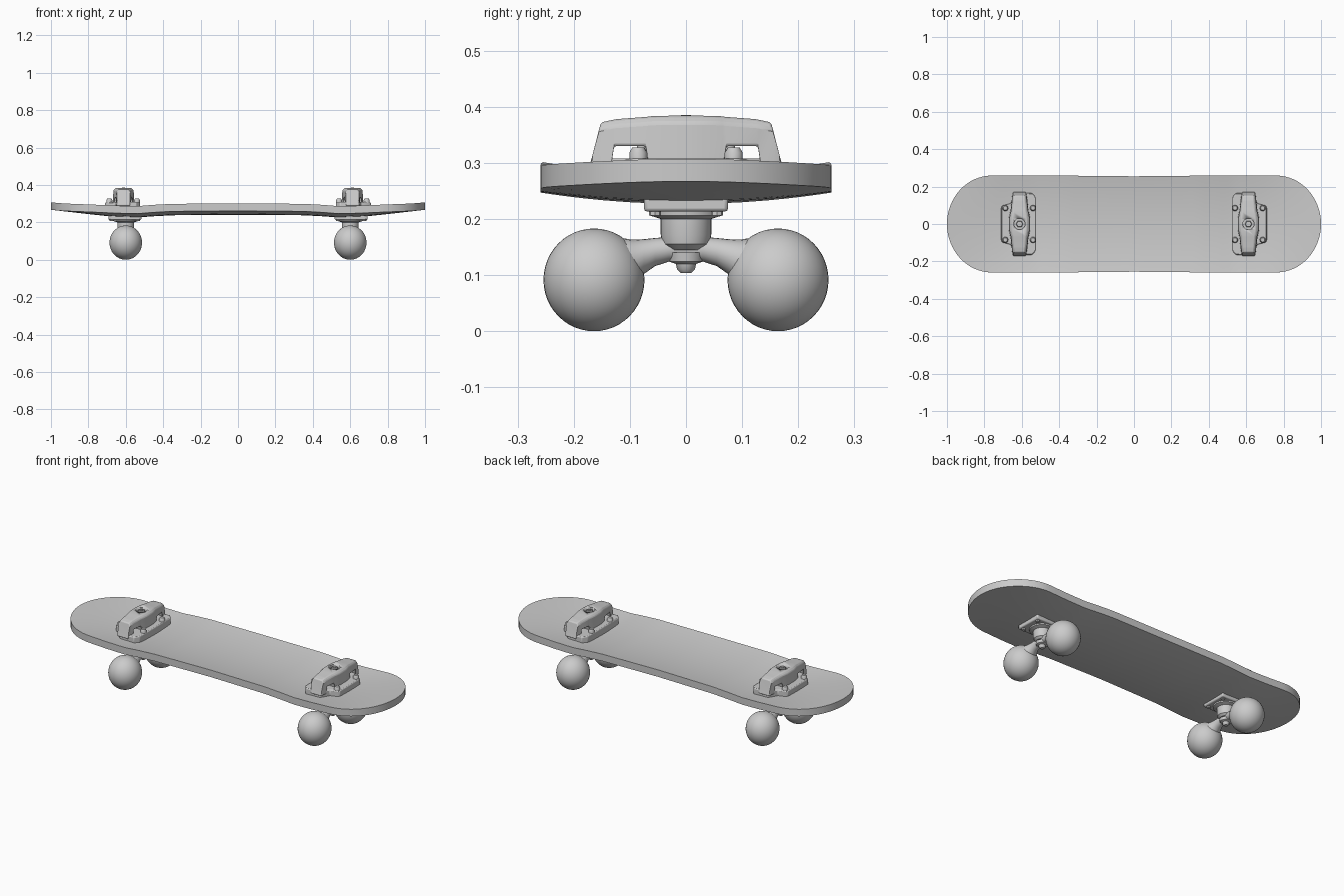
import bpy, bmesh
from math import sin, cos, pi, sqrt
from mathutils import Vector

if "Cube" in bpy.data.objects:
    bpy.data.objects.remove(bpy.data.objects["Cube"])


def finish(name, bm, bevel=0, segs=2, angle=35):
    bmesh.ops.remove_doubles(bm, verts=bm.verts, dist=1e-5)
    bmesh.ops.recalc_face_normals(bm, faces=bm.faces)
    me = bpy.data.meshes.new(name)
    bm.to_mesh(me)
    bm.free()
    ob = bpy.data.objects.new(name, me)
    bpy.context.collection.objects.link(ob)
    if bevel:
        m = ob.modifiers.new("bevel", 'BEVEL')
        m.width, m.segments, m.limit_method, m.angle_limit = bevel, segs, 'ANGLE', 0.6
    bpy.ops.object.select_all(action='DESELECT')
    ob.select_set(True)
    bpy.context.view_layer.objects.active = ob
    bpy.ops.object.shade_smooth_by_angle(angle=angle * pi / 180)
    return ob


def loft(name, rings, **kw):
    bm = bmesh.new()
    rs = [[bm.verts.new(p) for p in r] for r in rings]
    n = len(rs[0])
    for a, b in zip(rs, rs[1:]):
        for i in range(n):
            bm.faces.new((a[i], a[(i + 1) % n], b[(i + 1) % n], b[i]))
    bm.faces.new(rs[0])
    bm.faces.new(rs[-1])
    return finish(name, bm, **kw)


def lathe(name, x, y, prof, n=32, **kw):
    """Stack of (radius, z) rings around a vertical axis."""
    return loft(name, [[(x + r * cos(2 * pi * i / n), y + r * sin(2 * pi * i / n), z)
                        for i in range(n)] for r, z in prof], **kw)


def prism(name, outline, z0, z1, **kw):
    return loft(name, [[(x, y, z) for x, y in outline] for z in (z0, z1)], **kw)


def lerp(table, x):
    for (a, u), (b, v) in zip(table, table[1:]):
        if x <= b:
            return u + (v - u) * (x - a) / (b - a)
    return table[-1][1]


# Deck: concave sheet with kicked ends, thickened and rounded
EDGE = [(0, .302), (.35, .299), (.46, .293), (.53, .287), (.65, .289), (.8, .296), (1, .307)]
DIP = [(0, .022), (.5, .021), (.7, .018), (1, 0)]
half = [.76 * i / 24 for i in range(25)] + [.76 + .24 * sin(pi / 2 * i / 16) for i in range(1, 17)]
stations = [-x for x in half[:0:-1]] + half
bm = bmesh.new()
rows = []
for x in stations:
    a = abs(x)
    w = .259 * sqrt(max(0, 1 - (max(0, a - .76) / .24) ** 2))
    w -= .004 * max(0, 1 - a / .4)
    row = []
    for j in range(17):
        y = w * sin(pi / 2 * (j - 8) / 8)
        row.append(bm.verts.new((x, y, lerp(EDGE, a) - lerp(DIP, a) * (1 - (y / .26) ** 2))))
    rows.append(row)
for a, b in zip(rows, rows[1:]):
    for j in range(16):
        bm.faces.new((a[j], b[j], b[j + 1], a[j + 1]))
bmesh.ops.dissolve_degenerate(bm, dist=1e-6, edges=bm.edges)
bmesh.ops.recalc_face_normals(bm, faces=bm.faces)
if sum(f.normal.z for f in bm.faces) < 0:
    bmesh.ops.reverse_faces(bm, faces=bm.faces)
bm.faces.ensure_lookup_table()
top = bm.faces[:]
# Bottom copy plus side wall
copy = bmesh.ops.duplicate(bm, geom=bm.verts[:] + bm.edges[:] + bm.faces[:])
low = [g for g in copy["geom"] if isinstance(g, bmesh.types.BMVert)]
bmesh.ops.translate(bm, verts=low, vec=(0, 0, -.04))
bmesh.ops.bridge_loops(bm, edges=[e for e in bm.edges if e.is_boundary])
finish("deck", bm, bevel=.01, segs=3, angle=40)

# Trucks, mirrored at both ends
for s, end in ((-1, "left"), (1, "right")):
    cx = s * .612

    # Upper base plate: wide inside, narrow outside
    prism(end + "_upper_plate",
          [(s * x, y) for x, y in ((.524, -.14), (.545, -.165), (.635, -.165), (.66, -.11), (.7, -.1),
                                   (.71, -.09), (.71, .09), (.7, .1), (.66, .11), (.635, .165),
                                   (.545, .165), (.524, .14))], .26, .308, bevel=.005)

    # Upper bridge: two feet, open arches, central hub (y, half width, low z, high z)
    side = [(.03, .058, .29, .384), (.066, .05, .29, .383), (.072, .048, .33, .382),
            (.128, .042, .33, .378), (.134, .041, .29, .377), (.158, .038, .29, .372), (.173, .034, .29, .315)]
    prof = [(-y, h, a, b) for y, h, a, b in side[::-1]] + side
    body = loft(end + "_upper_bridge",
                [[(cx - h, y, a), (cx + h, y, a), (cx + h * .93, y * .98, b - .012), (cx + h * .7, y * .96, b),
                  (cx - h * .7, y * .96, b), (cx - h * .93, y * .98, b - .012)] for y, h, a, b in prof],
                bevel=.005)
    cut = lathe(end + "_recess_cutter", cx, 0, [(.03, .366), (.03, .42)])
    cut.hide_render = True
    cut.hide_viewport = True
    m = body.modifiers.new("recess", 'BOOLEAN')
    m.operation, m.object, m.solver = 'DIFFERENCE', cut, 'EXACT'
    lathe(end + "_upper_nut", cx, 0, [(.019, .36), (.019, .378), (.016, .381)], n=6)
    lathe(end + "_upper_pin", cx, 0, [(.009, .37), (.009, .385)], n=16)

    # Bolts above and below the deck
    for k, y in enumerate((-.085, .085)):
        for j, x in enumerate((.54, .688)):
            lathe(f"{end}_bolt_{k}{j}", s * x, y,
                  [(.016, .3), (.016, .318), (.011, .327)], n=16)
        for j, x in enumerate((.535, .675)):
            lathe(f"{end}_lower_bolt_{k}{j}", s * x, y * .65,
                  [(.011, .206), (.011, .24)], n=8)
        lathe(f"{end}_post_{k}", s * .612, y * .92, [(.009, .3), (.009, .335)], n=12)

    # Lower plate and kingpin column
    prism(end + "_lower_plate", [(s * x, y) for x, y in ((.517, -.075), (.693, -.075), (.693, .075), (.517, .075))],
          .213, .25, bevel=.006)
    wx = s * .6
    lathe(end + "_column", wx, 0, [(.03, .145), (.042, .155), (.045, .172), (.045, .2), (.064, .206), (.066, .225)])
    lathe(end + "_lower_nut", wx, 0, [(.01, .104), (.016, .11), (.018, .12), (.03, .124), (.032, .14)], n=16)

    # Arched axle hanger flaring into the wheels (y, z, radius)
    arm = [(0, .147, .021), (.03, .146, .022), (.055, .141, .025), (.075, .133, .031),
           (.095, .122, .041), (.115, .112, .054), (.14, .1, .06)]
    path = [(-y, z, r) for y, z, r in arm[:0:-1]] + arm
    loft(end + "_axle_hanger", [[(wx + r * cos(2 * pi * i / 24), y, z + r * sin(2 * pi * i / 24))
                                 for i in range(24)] for y, z, r in path])

    # Ball wheels
    for y, tag in ((-.164, "front"), (.164, "back")):
        bm = bmesh.new()
        bmesh.ops.create_uvsphere(bm, u_segments=40, v_segments=24, radius=1)
        for v in bm.verts:
            v.co = Vector((wx, y, .0915)) + Vector((v.co.x * .087, v.co.y * .09, v.co.z * .0915))
        finish(f"{end}_{tag}_wheel", bm)
